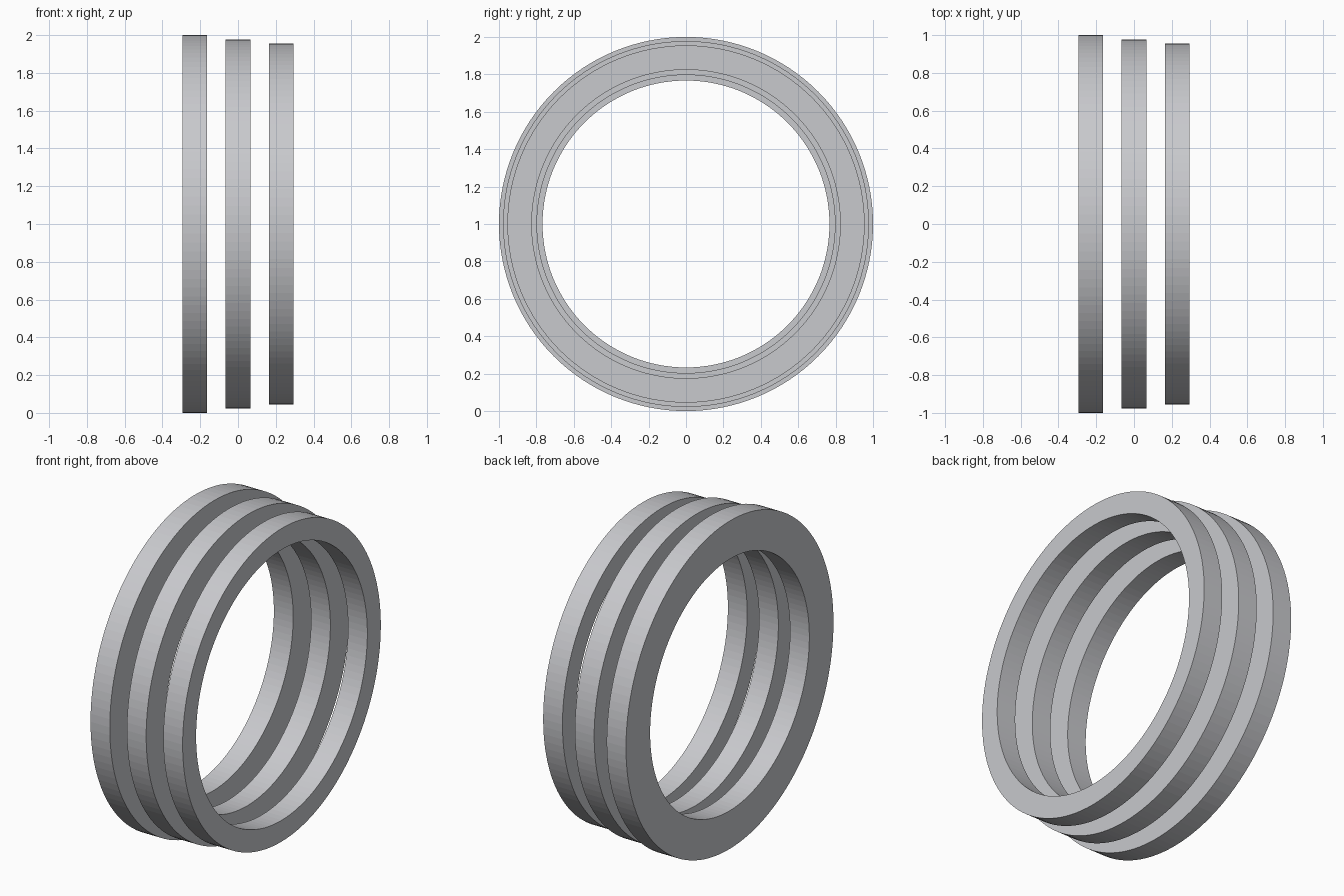
import bpy
import bmesh
from math import tau
from mathutils import Vector

cube = bpy.data.objects.get("Cube")
if cube:
    bpy.data.objects.remove(cube, do_unlink=True)

SEGMENTS = 128
WIDTH = 0.13

# Plain grey metal
grey = bpy.data.materials.new("grey_metal")
grey.use_nodes = True
colour = (0.58, 0.585, 0.61, 1)
grey.diffuse_color = colour
grey.node_tree.nodes["Principled BSDF"].inputs["Base Color"].default_value = colour


def make_ring(name, x, inner, outer):
    """Spin a rectangular section about the x axis into a flat-sided ring."""
    bm = bmesh.new()
    h = WIDTH / 2
    section = [(-h, inner), (h, inner), (h, outer), (-h, outer)]
    verts = [bm.verts.new((px, 0, r)) for px, r in section]
    edges = [bm.edges.new((verts[i], verts[(i + 1) % 4])) for i in range(4)]
    bmesh.ops.spin(bm, geom=verts + edges, cent=Vector(), axis=(1, 0, 0),
                   angle=tau, steps=SEGMENTS, use_merge=True)
    bmesh.ops.remove_doubles(bm, verts=bm.verts, dist=0.0005)
    bmesh.ops.recalc_face_normals(bm, faces=bm.faces)
    mesh = bpy.data.meshes.new(name)
    bm.to_mesh(mesh)
    bm.free()
    mesh.materials.append(grey)
    ring = bpy.data.objects.new(name, mesh)
    ring.location = (x, 0, 1)
    bpy.context.collection.objects.link(ring)


# Three concentric rings, thinning towards the model's left
make_ring("large_ring", -0.23, 0.767, 1.0)
make_ring("middle_ring", 0, 0.797, 0.978)
make_ring("small_ring", 0.23, 0.825, 0.955)
